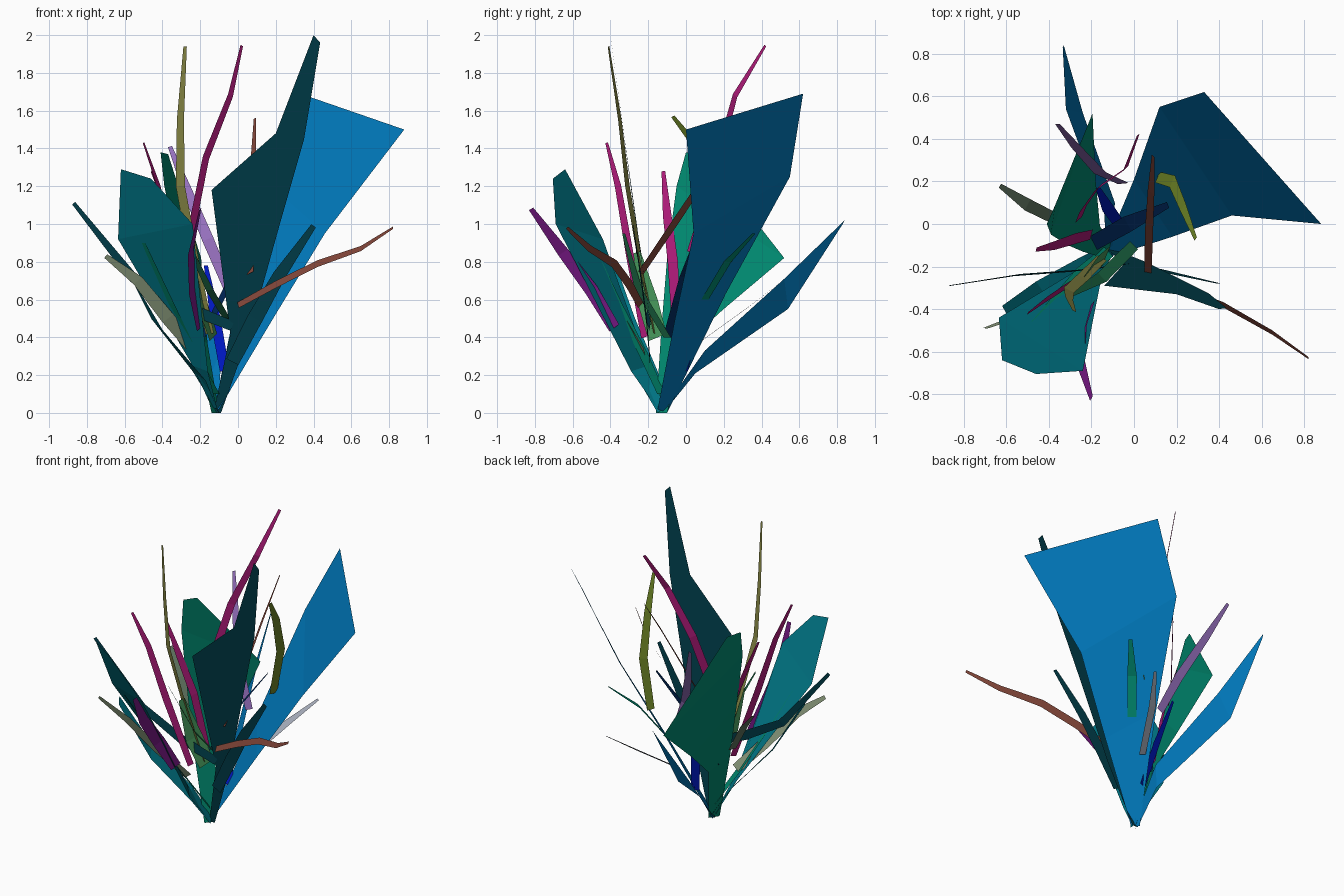
import bpy
from mathutils import Vector


def build(name, color, left, right):
    """Flat-faced leaf skin between a left and a right edge."""
    n = len(left)
    verts = [Vector(p) for p in left] + [Vector(p) for p in right]
    faces = [(i, n + i, n + i + 1, i + 1) for i in range(n - 1)]
    mesh = bpy.data.meshes.new(name)
    mesh.from_pydata(verts, [], faces)
    mat = bpy.data.materials.new(name + "_color")
    mat.diffuse_color = (*color, 1)
    mesh.materials.append(mat)
    obj = bpy.data.objects.new(name, mesh)
    bpy.context.collection.objects.link(obj)


def blade(name, color, width, across, pts):
    """Narrow strip along a path (root to tip); across = width direction."""
    pts = [Vector(p) for p in pts]
    n = len(pts)
    left, right = [], []
    for i, p in enumerate(pts):
        t = (pts[min(i + 1, n - 1)] - pts[max(i - 1, 0)]).normalized()
        side = Vector(across)
        side = (side - t * side.dot(t)).normalized()
        f = i / (n - 1)
        w = width * (0.75 + 0.7 * f - 1.15 * f * f) * 0.6
        left.append(p - side * w)
        right.append(p + side * w)
    build(name, color, left, right)


BLUE, TEAL, DARK = (0.0, 0.19, 0.5), (0.0, 0.19, 0.25), (0.0, 0.045, 0.065)
GREEN, LEAF, OLIVE = (0.0, 0.25, 0.16), (0.01, 0.12, 0.05), (0.25, 0.25, 0.06)
PINK, PURPLE, BROWN = (0.4, 0.01, 0.18), (0.2, 0.01, 0.25), (0.22, 0.06, 0.04)

# Broad leaves
build("broad_blue_leaf", BLUE,
      [(-.13, -.10, .0), (0, .21, .63), (.12, .55, 1.25), (.33, .62, 1.69)],
      [(-.10, -.15, .02), (.18, -.06, .49), (.46, .04, .95), (.88, 0, 1.5)])
build("rear_blue_leaf", BLUE,
      [(-.10, -.12, .02), (-.09, .10, .33), (-.24, .52, .71), (-.33, .84, 1.02)],
      [(-.13, -.12, .0), (-.14, .05, .21), (-.32, .54, .55), (-.335, .83, 1.0)])
build("tall_dark_leaf", DARK,
      [(-.13, -.12, .0), (-.04, -.18, .42), (-.14, -.29, 1.18),
       (.20, -.33, 1.48), (.40, -.40, 2.0)],
      [(-.09, -.12, .0), (.06, -.18, .42), (.23, -.265, 1.03),
       (.35, -.325, 1.45), (.435, -.395, 1.96)])
build("left_teal_leaf", TEAL,
      [(-.14, -.12, .03), (-.24, -.20, .25), (-.635, -.44, .92), (-.62, -.64, 1.29)],
      [(-.11, -.15, .02), (-.16, -.29, .22), (-.24, -.69, 1.0), (-.46, -.705, 1.24)])
build("low_teal_leaf", TEAL,
      [(-.13, -.10, .04), (-.24, -.15, .22), (-.46, -.27, .50), (-.62, -.385, .82)],
      [(-.10, -.15, .0), (-.17, -.25, .17), (-.40, -.36, .44), (-.60, -.42, .78)])
build("broad_green_leaf", GREEN,
      [(-.14, -.16, .0), (-.24, -.13, .45), (-.31, -.10, .82),
       (-.39, -.05, 1.2), (-.41, 0, 1.38)],
      [(-.10, -.10, .0), (-.16, -.01, .36), (-.18, .20, .55),
       (-.195, .52, .82), (-.37, .09, 1.37)])

# Tall narrow blades
blade("olive_blade", OLIVE, .055, (1, -.5, 0),
      [(-.15, -.16, .42), (-.24, -.25, .85), (-.305, -.31, 1.2),
       (-.305, -.35, 1.55), (-.28, -.41, 1.94)])
blade("olive_blade_base", (.06, .3, .1), .12, (.5, 1, 0),
      [(-.13, -.15, .4), (-.19, -.2, .58), (-.24, -.26, .85)])
blade("tall_pink_blade", PINK, .05, (.7, .7, 0),
      [(-.26, .02, .85), (-.24, .07, 1.0), (-.17, .17, 1.35),
       (-.04, .26, 1.68), (.02, .42, 1.945)])
blade("left_pink_blade", PINK, .045, (.6, 1, 0),
      [(-.2, -.22, .4), (-.33, -.3, .85), (-.42, -.36, 1.2), (-.5, -.42, 1.43)])
blade("magenta_blade", PINK, .055, (.3, 1, 0),
      [(-.2, -.05, .45), (-.28, -.07, .8), (-.37, -.1, 1.05), (-.46, -.12, 1.28)])
blade("lilac_blade", (.3, .16, .5), .06, (1, .1, .4),
      [(-.05, .19, .66), (-.16, .24, .92), (-.27, .36, 1.18), (-.36, .47, 1.41)])
blade("purple_blade", PURPLE, .08, (.4, .6, .5),
      [(-.2, -.38, .45), (-.24, -.5, .65), (-.25, -.65, .85), (-.2, -.82, 1.08)])
blade("red_brown_blade", BROWN, .05, (.7, -.6, .3),
      [(.065, -.24, .74), (.07, -.05, 1.02), (.08, .15, 1.32), (.09, .32, 1.56)])
blade("yellow_green_blade", (.16, .24, .02), .06, (.5, 1, .3),
      [(.11, .22, .8), (.18, .2, 1.12), (.23, .08, 1.38), (.29, -.07, 1.57)])

# Spreading low blades
blade("right_brown_blade", BROWN, .045, (.1, .5, .8),
      [(0, -.24, .57), (.2, -.3, .68), (.42, -.38, .79),
       (.65, -.51, .87), (.82, -.63, .98)])
blade("left_dark_blade", DARK, .06, (0, .1, 1),
      [(-.03, -.19, .46), (-.28, -.22, .56), (-.55, -.24, .71), (-.87, -.29, 1.11)])
blade("right_dark_blade", DARK, .08, (-1, 0, 1),
      [(-.03, -.19, .27), (.09, -.21, .5), (.22, -.24, .73), (.4, -.28, .99)])
blade("cream_blade", (.25, .32, .2), .07, (1, -.2, 1),
      [(-.22, -.22, .32), (-.37, -.33, .5), (-.53, -.43, .7), (-.7, -.49, .83)])
blade("grey_green_blade", (.12, .18, .12), .06, (1, 2, 0),
      [(-.36, .02, .58), (-.5, .09, .8), (-.63, .18, .94)])
blade("pale_rear_blade", (.35, .38, .45), .05, (-.7, .5, .4),
      [(.0, .08, .38), (.13, .33, .56), (.25, .5, .69)])
blade("vivid_blue_blade", (.0, .01, .6), .06, (1, .3, 0),
      [(-.07, 0, .22), (-.12, .07, .5), (-.17, .17, .78)])
blade("left_green_blade", GREEN, .07, (-1, 1, 0),
      [(-.12, -.13, .1), (-.24, -.23, .32), (-.36, -.36, .58), (-.5, -.5, .9)])
blade("front_green_blade", LEAF, .06, (1, -1, 0),
      [(0, -.1, .4), (-.15, -.25, .65), (-.29, -.33, .95)])
blade("rear_green_blade", GREEN, .06, (-1, 1, 0),
      [(.1, .1, .6), (.2, .22, .8), (.33, .36, .95)])
blade("navy_blade", (.0, .02, .1), .08, (-.5, 1, 0),
      [(-.19, -.09, .4), (-.03, 0, .72), (.16, .09, 1.0)])
